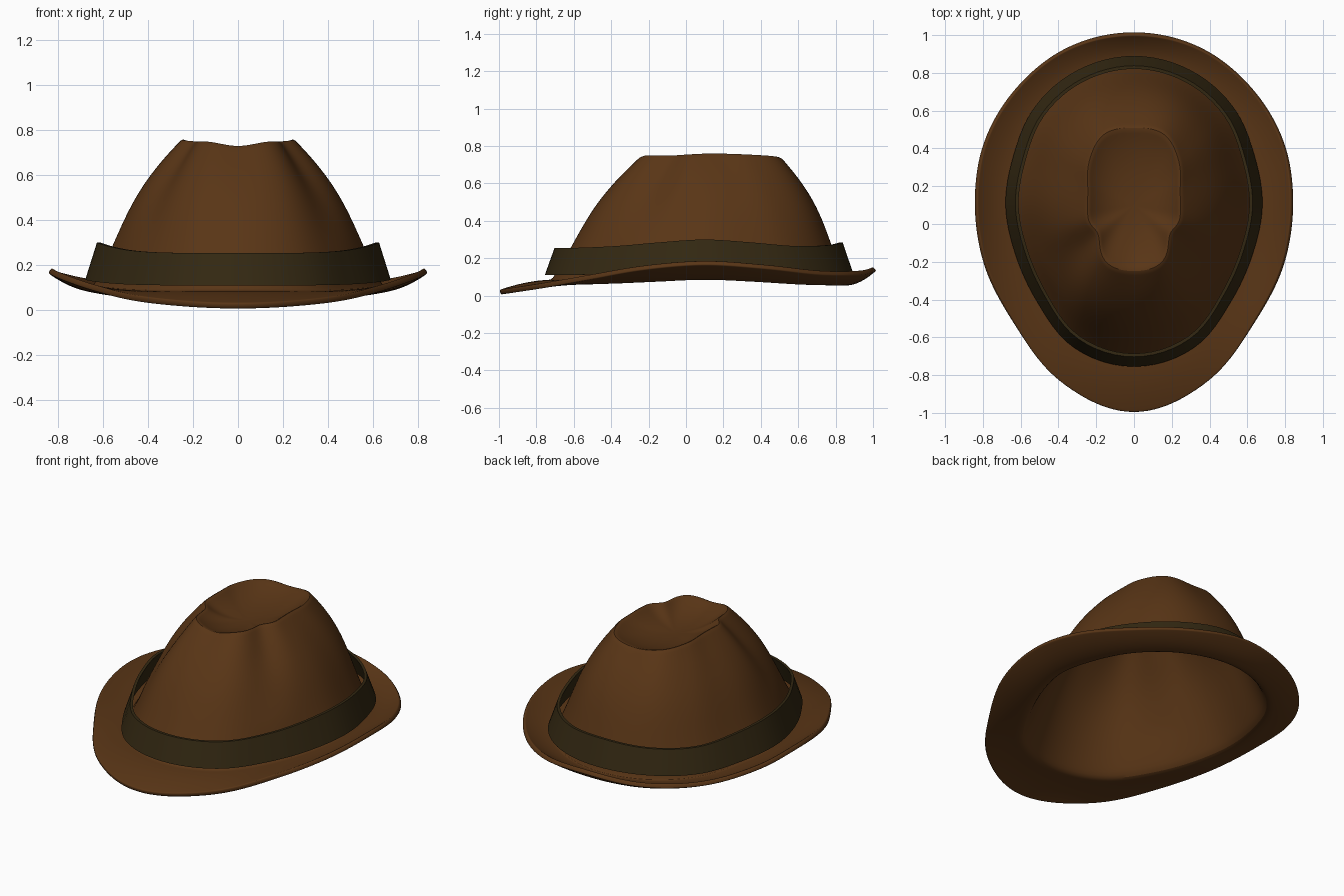
import bpy, math

if "Cube" in bpy.data.objects:
    bpy.data.objects.remove(bpy.data.objects["Cube"])

N = 96          # points around each ring
CY = 0.1        # ring centre on y

# Half outlines every 22.5 degrees, front (-y) round to back (+y); mirrored to the other side
BRIM_R = [1.10, 1.015, .89, .845, .83, .85, .87, .895, .90]
BAND_R = [.855, .82, .725, .68, .68, .69, .74, .775, .79]
TOP_R = [.35, .345, .305, .265, .245, .265, .335, .41, .41]
BRIM_Z = [.03, .055, .11, .163, .188, .167, .135, .135, .155]
BASE_Z = [.085, .085, .09, .10, .11, .10, .085, .08, .08]
TOP_Z = [.735, .755, .755, .76, .765, .765, .76, .75, .735]
BAND_LOW = [.11, .11, .115, .125, .135, .13, .12, .125, .13]
BAND_HIGH = [.255, .255, .265, .285, .30, .285, .265, .27, .285]


def at(table, j):
    """Smooth value of a mirrored half table at ring point j."""
    u = 16 * j / N
    i = int(u)
    f = u - i

    def g(k):
        k %= 16
        return table[k if k <= 8 else 16 - k]
    a, b, c, d = g(i - 1), g(i), g(i + 1), g(i + 2)
    return b + .5 * f * (c - a + f * (2*a - 5*b + 4*c - d + f * (3*(b - c) + d - a)))


def loft(name, rings, color, closed=False):
    """Skin rings of (radius, z) pairs around the hat axis."""
    verts, faces = [], []
    for ring in rings:
        for j, (r, z) in enumerate(ring):
            t = 2 * math.pi * j / N
            verts.append((r * math.sin(t), CY - r * math.cos(t), z))
    n = len(rings)
    for i in range(n if closed else n - 1):
        for j in range(N):
            k, m = (j + 1) % N, (i + 1) % n
            faces.append((i*N + j, m*N + j, m*N + k, i*N + k))
    if not closed:
        faces.append(tuple(range(N)))
    mesh = bpy.data.meshes.new(name)
    mesh.from_pydata(verts, [], faces)
    ob = bpy.data.objects.new(name, mesh)
    bpy.context.collection.objects.link(ob)
    mat = bpy.data.materials.new(name + "_felt")
    mat.diffuse_color = color
    mat.use_nodes = True
    mat.node_tree.nodes["Principled BSDF"].inputs["Base Color"].default_value = mat.diffuse_color
    mesh.materials.append(mat)
    return ob


def dent(j, s):
    """Finger pinch on each side of the crown's front."""
    a = 360 * min(j, N - j) / N
    return .05 * math.exp(-((a - 50) / 15) ** 2) * min(1, max(0, (s - .3) / .5))


def crown_r(j, s):
    base = at(BAND_R, j) - .035
    r = base + (at(TOP_R, j) - base) * s
    return r + .05 * math.sin(math.pi * s ** 1.5) - dent(j, s)


# Hat body: dished top, crown wall and curled brim as one felt sheet
rings = []
for q in (.05, .25, .45, .62, .75, .85, .93):
    rings.append([(q * crown_r(j, 1),
                   .67 + (at(TOP_Z, j) - .67) * q ** 2.5) for j in range(N)])
for s in (1, .97, .93, .87, .8, .7, .6, .5, .4, .3, .2, .1, .03, 0):
    rings.append([(crown_r(j, s),
                   at(BASE_Z, j) + (at(TOP_Z, j) - at(BASE_Z, j)) * s) for j in range(N)])
for t in (.08, .2, .35, .5, .65, .8, .9, .97, 1):
    rings.append([((at(BAND_R, j) - .035) * (1 - t) + at(BRIM_R, j) * t,
                   at(BASE_Z, j) + (at(BRIM_Z, j) - at(BASE_Z, j)) * t ** 1.8)
                  for j in range(N)])
hat = loft("hat_body", rings, (.10, .036, .008, 1))
mod = hat.modifiers.new("felt_thickness", 'SOLIDIFY')
mod.thickness = .027
mod.offset = -1
mod = hat.modifiers.new("smooth", 'SUBSURF')
mod.levels = mod.render_levels = 1

# Hat band: thin flared strip standing slightly off the crown
T = .014
band = loft("hat_band", [
    [(at(BAND_R, j) - .055 - T, at(BAND_HIGH, j)) for j in range(N)],
    [(at(BAND_R, j) - .052, at(BAND_HIGH, j)) for j in range(N)],
    [(at(BAND_R, j), at(BAND_LOW, j)) for j in range(N)],
    [(at(BAND_R, j) - T, at(BAND_LOW, j)) for j in range(N)],
], (.033, .021, .006, 1), closed=True)
# drop the cap-free strip's shading seams
for ob, angle in ((hat, 60), (band, 35)):
    bpy.ops.object.select_all(action='DESELECT')
    ob.select_set(True)
    bpy.context.view_layer.objects.active = ob
    bpy.ops.object.shade_smooth_by_angle(angle=math.radians(angle))
